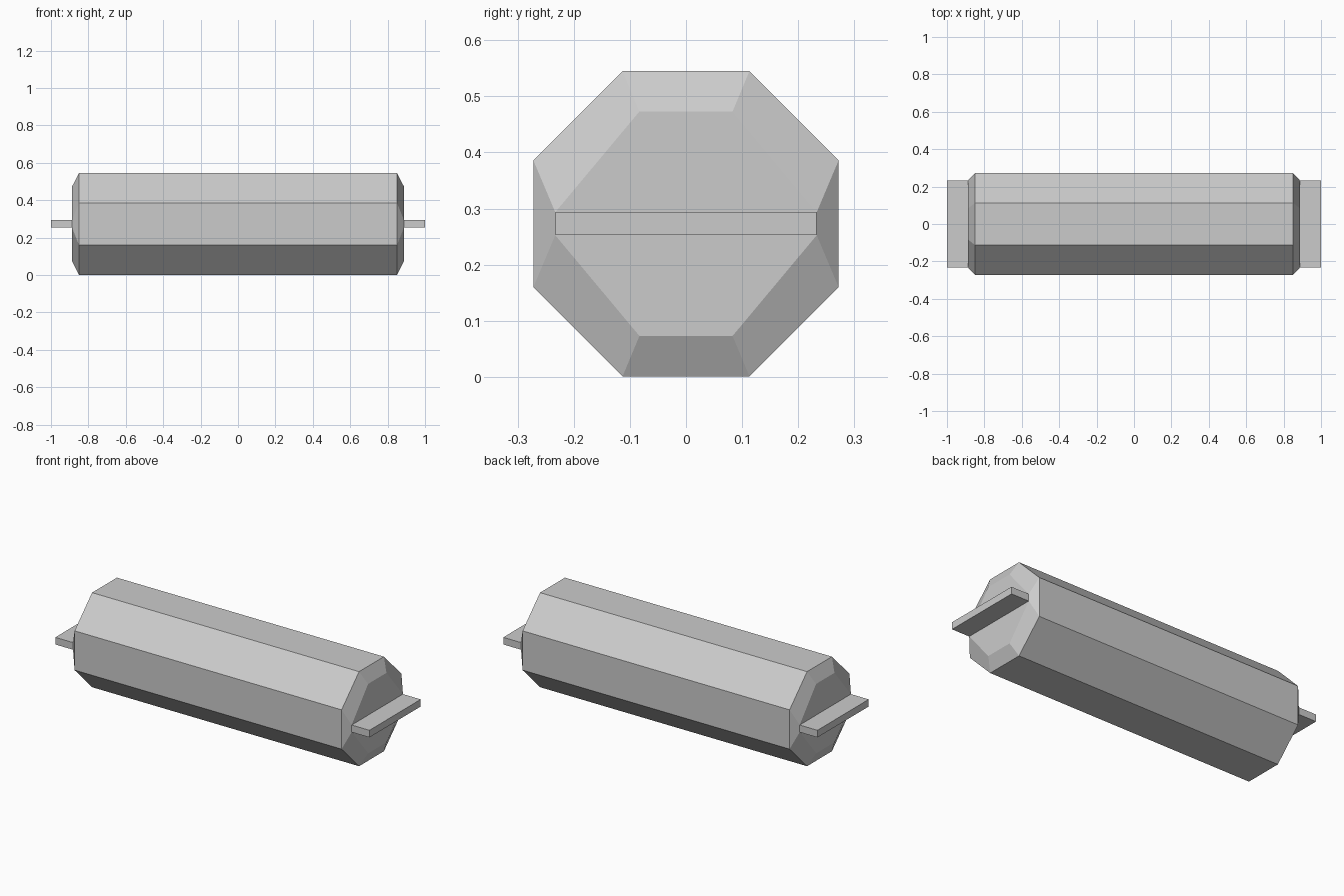
import bpy
import bmesh

cube = bpy.data.objects.get("Cube")
if cube:
    bpy.data.objects.remove(cube, do_unlink=True)

MID_Z = 0.273

grey = bpy.data.materials.new("light_grey")
grey.use_nodes = True
colour = (0.6, 0.6, 0.6, 1)
grey.diffuse_color = colour
grey.node_tree.nodes["Principled BSDF"].inputs["Base Color"].default_value = colour


def ring(narrow, wide, low, high):
    """Eight-sided section, mirrored about both axes, as (y, z) points."""
    quarter = [(narrow, high), (wide, low)]
    right = quarter + [(y, -z) for y, z in reversed(quarter)]
    return right + [(-y, -z) for y, z in right]


def loft(name, sections):
    """Skin a closed solid through (x, ring) sections."""
    bm = bmesh.new()
    loops = [[bm.verts.new((x, y, z + MID_Z)) for y, z in pts] for x, pts in sections]
    for a, b in zip(loops, loops[1:]):
        for i in range(len(a)):
            j = (i + 1) % len(a)
            bm.faces.new((a[i], a[j], b[j], b[i]))
    bm.faces.new(loops[0])
    bm.faces.new(loops[-1])
    bmesh.ops.recalc_face_normals(bm, faces=bm.faces)
    mesh = bpy.data.meshes.new(name)
    bm.to_mesh(mesh)
    bm.free()
    mesh.materials.append(grey)
    obj = bpy.data.objects.new(name, mesh)
    bpy.context.collection.objects.link(obj)
    return obj


# Octagonal bar with chamfered ends
outer = ring(0.113, 0.272, 0.113, 0.272)
inner = ring(0.083, 0.233, 0.0205, 0.2)
loft("bar_body", [(-0.887, inner), (-0.85, outer), (0.85, outer), (0.887, inner)])

# Flat tab on each end
tab = [(0.233, 0.0205), (0.233, -0.0205), (-0.233, -0.0205), (-0.233, 0.0205)]
for side, name in ((1, "left_end_tab"), (-1, "right_end_tab")):
    loft(name, [(side * 0.88, tab), (side * 1.0, tab)])
